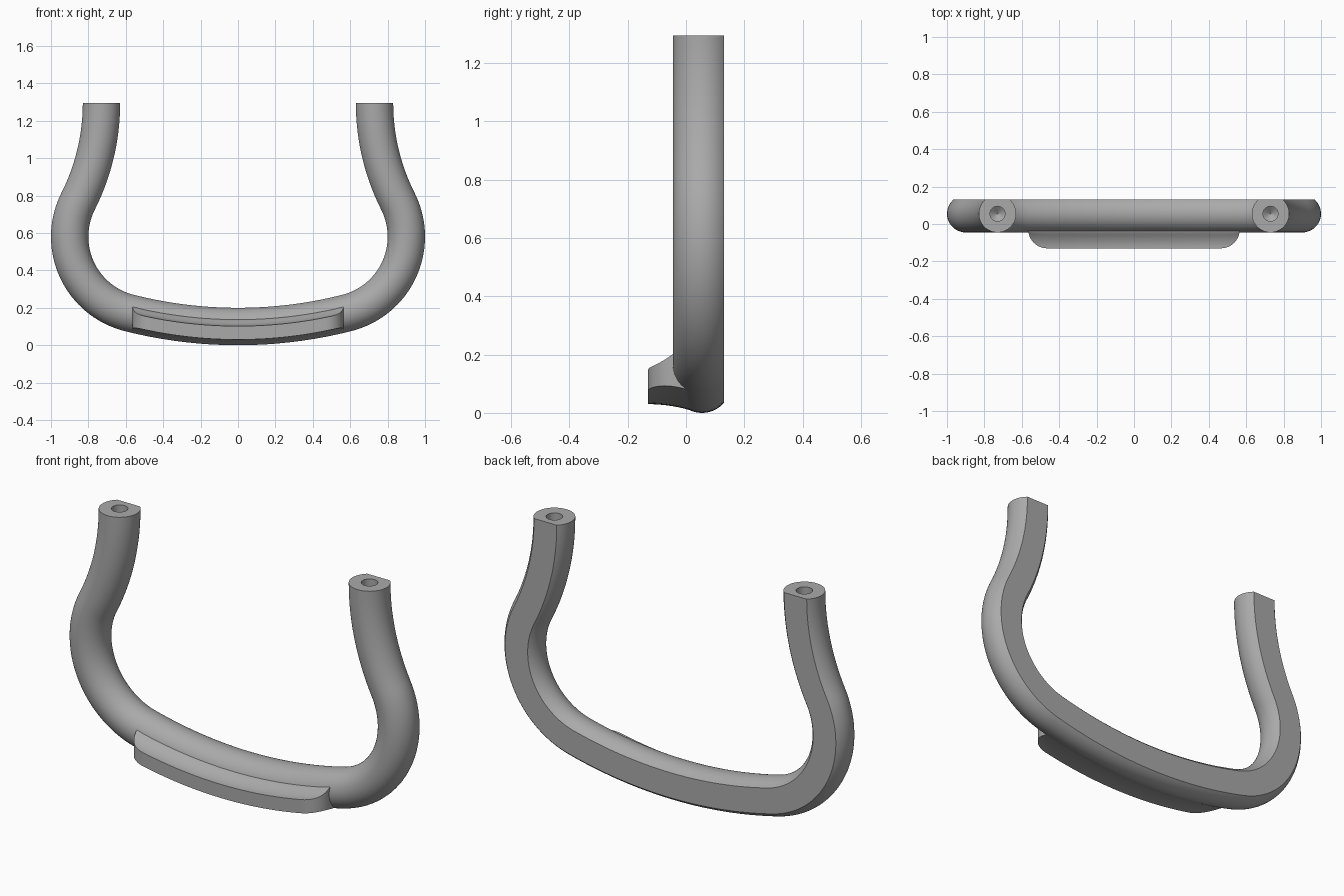
import bpy, bmesh
from math import sin, cos, tan, acos, atan2, asin, pi, radians, sqrt

if "Cube" in bpy.data.objects:
    bpy.data.objects.remove(bpy.data.objects["Cube"])

metal = bpy.data.materials.new("grey_metal")
metal.use_nodes = True
grey = (0.4, 0.4, 0.4, 1)
metal.diffuse_color = grey
metal.node_tree.nodes["Principled BSDF"].inputs["Base Color"].default_value = grey


def loft(name, rings):
    """Skin a closed solid through rings of equal point count."""
    bm = bmesh.new()
    rows = [[bm.verts.new(p) for p in ring] for ring in rings]
    n = len(rows[0])
    for a, b in zip(rows, rows[1:]):
        for i in range(n):
            j = (i + 1) % n
            bm.faces.new((a[i], a[j], b[j], b[i]))
    bm.faces.new(rows[0])
    bm.faces.new(rows[-1])
    bmesh.ops.recalc_face_normals(bm, faces=bm.faces)
    mesh = bpy.data.meshes.new(name)
    bm.to_mesh(mesh)
    bm.free()
    obj = bpy.data.objects.new(name, mesh)
    bpy.context.collection.objects.link(obj)
    mesh.materials.append(metal)
    bpy.ops.object.select_all(action="DESELECT")
    obj.select_set(True)
    bpy.context.view_layer.objects.active = obj
    bpy.ops.object.shade_smooth_by_angle(angle=radians(30))
    return obj


def span(a, b, n):
    return [a + (b - a) * i / n for i in range(n + 1)]


# Centre line: three tangent arcs per side
TUBE, FLAT, YC, TOP, END_X = 0.1, 0.075, 0.055, 1.295, 0.73
BX, BZ, BR = 0.48, 0.58, 0.42                 # side bend
LZ = 2.47                                     # lower arc centre height
LR = LZ - TUBE
dx, dz = END_X - BX, TOP - BZ
NR = (dx * dx + dz * dz - BR * BR) / (2 * (BR - dx))   # neck arc
neck = atan2(dz, NR + dx)
low = asin(BX / (LR - BR))

path = []                                     # (x, z, outward angle)
for a in span(0, neck, 20):
    path.append((END_X + NR - NR * cos(a), TOP - NR * sin(a), a))
for a in span(neck, low - pi / 2, 36)[1:]:
    path.append((BX + BR * cos(a), BZ + BR * sin(a), a))
for a in span(low, 0, 16)[1:]:
    path.append((LR * sin(a), LZ - LR * cos(a), a - pi / 2))
path += [(-x, z, pi - a) for x, z, a in path[-2::-1]]

# Round section with a flat back
edge = acos(FLAT / TUBE)
angles = span(-edge, edge, 10) + span(edge, 2 * pi - edge, 38)[1:-1]


def section(x, z, a):
    ring = []
    for t in angles:
        r = FLAT / cos(t) if abs(t) <= edge else TUBE
        ring.append((x + r * sin(t) * cos(a), YC + r * cos(t), z + r * sin(t) * sin(a)))
    return ring


def bore(x, radius, depth):
    return [(x + radius * sin(t), YC + radius * cos(t), TOP - depth) for t in angles]


# Tube with a drilled hole in each end
drill = [(0.002, 0.23), (0.04, 0.2), (0.04, 0)]
rings = [bore(END_X, r, d) for r, d in drill]
rings += [section(*p) for p in path]
# Mirrored end runs the other way round its hole
rings += [[(-2 * END_X - x, y, z) for x, y, z in bore(-END_X, r, d)] for r, d in drill[::-1]]
loft("bent_tube", rings)

# Front lip along the lower arc, with rounded corners in plan
HALF, FRONT, CORNER = 0.565, -0.13, 0.1


def lip_ring(x, front):
    mid = LZ - sqrt(LR * LR - x * x)
    ring = []
    for y in span(front, -0.022, 8):          # hollow upper side
        u = min((y - FRONT) / 0.09, 1)
        ring.append((x, y, mid + 0.002 + 0.036 * u * u))
    for y in span(0.035, front, 8):           # underside
        u = (y - FRONT) / 0.165
        ring.append((x, y, mid - 0.07 - 0.027 * u * u))
    return ring


corner = [(HALF - CORNER * (1 - sin(a)), FRONT + CORNER * (1 - cos(a)))
          for a in span(pi / 2, 0, 12)]
stations = [(-x, y) for x, y in corner]
stations += [(x, FRONT) for x in span(CORNER - HALF, HALF - CORNER, 24)[1:-1]]
stations += corner[::-1]
loft("front_lip", [lip_ring(x, y) for x, y in stations])
